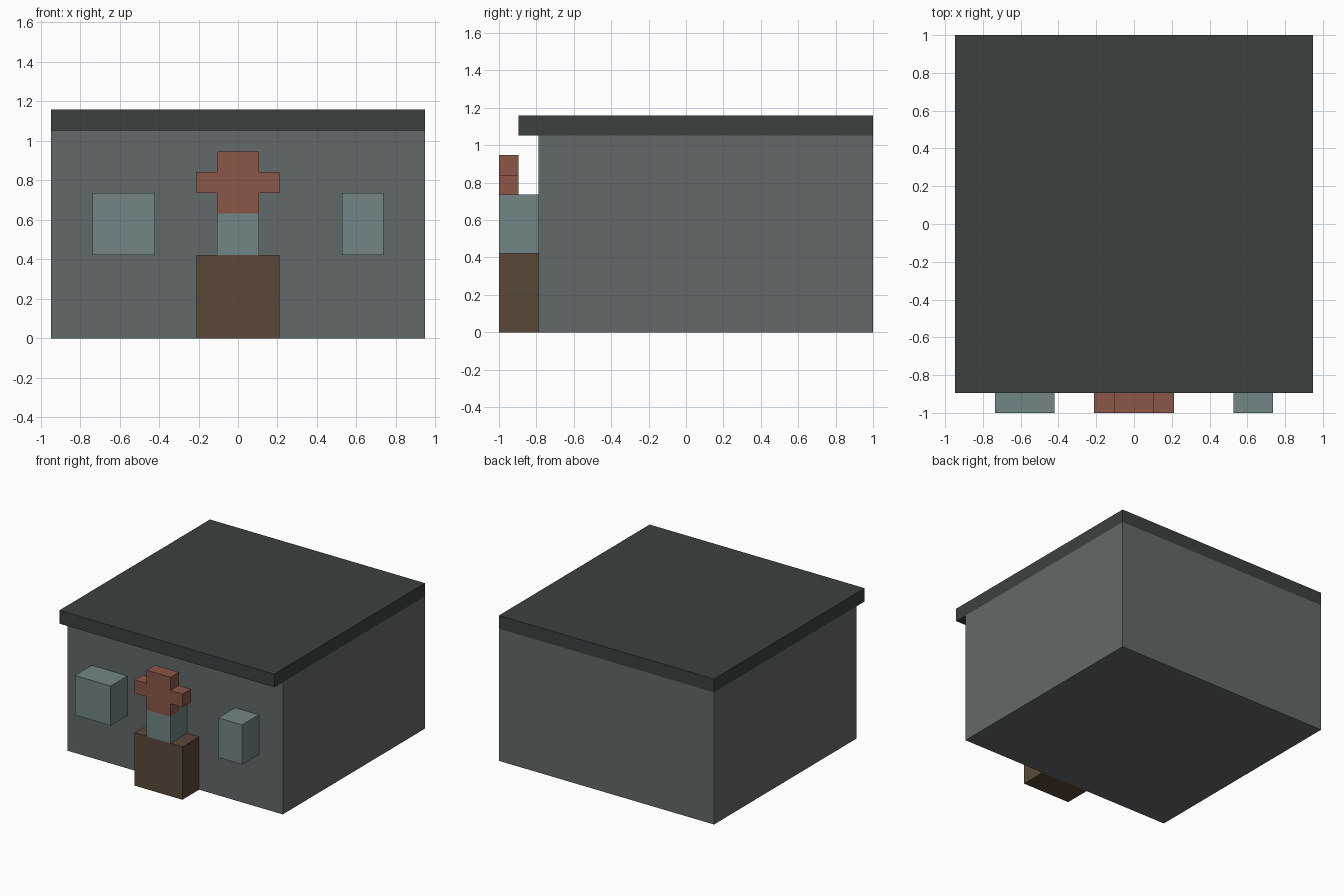
import bpy
import bmesh

if "Cube" in bpy.data.objects:
    bpy.data.objects.remove(bpy.data.objects["Cube"])

U = 2 / 19  # the building sits on a regular module


def linear(c):
    c /= 255
    return c / 12.92 if c <= 0.04045 else ((c + 0.055) / 1.055) ** 2.4


def material(name, *rgb):
    m = bpy.data.materials.new(name)
    colour = [linear(c) for c in rgb] + [1]
    m.diffuse_color = colour
    m.use_nodes = True
    m.node_tree.nodes["Principled BSDF"].inputs["Base Color"].default_value = colour
    return m


def prism(name, mat, outline, start, end, axis):
    """Extrude an outline, given in modules, along the x or y axis."""
    def place(p, d):
        a, b = p
        co = (d, a, b) if axis == "x" else (a, d, b)
        return [v * U for v in co]

    bm = bmesh.new()
    face = bm.faces.new([bm.verts.new(place(p, start)) for p in outline])
    grown = bmesh.ops.extrude_face_region(bm, geom=[face])["geom"]
    shift = place((0, 0), end - start)
    bmesh.ops.translate(bm, vec=shift, verts=[v for v in grown if isinstance(v, bmesh.types.BMVert)])
    bmesh.ops.recalc_face_normals(bm, faces=bm.faces)
    mesh = bpy.data.meshes.new(name)
    bm.to_mesh(mesh)
    bm.free()
    mesh.materials.append(mat)
    obj = bpy.data.objects.new(name, mesh)
    bpy.context.collection.objects.link(obj)
    return obj


def box(name, mat, x0, x1, y0, y1, z0, z1):
    return prism(name, mat, [(x0, z0), (x1, z0), (x1, z1), (x0, z1)], y0, y1, "y")


wall_grey = material("wall grey", 98, 104, 106)
roof_slate = material("roof slate", 59, 65, 64)
glass = material("window glass", 114, 134, 134)
door_brown = material("door brown", 90, 73, 57)
sign_red = material("sign red", 139, 86, 73)

WALL, EAVE, FRONT, BACK = -7.5, -8.5, -9.5, 9.5

# Main block and flat roof with a front overhang
box("walls", wall_grey, -9, 9, WALL, BACK, 0, 10)
box("roof", roof_slate, -9, 9, EAVE, BACK, 10, 11)

# Projecting door and side windows
box("door", door_brown, -2, 2, FRONT, WALL, 0, 4)
box("right_window", glass, -7, -4, FRONT, WALL, 4, 7)
box("left_window", glass, 5, 7, FRONT, WALL, 4, 7)

# Middle window, stepped back behind the foot of the sign
step = [(FRONT, 4), (WALL, 4), (WALL, 7), (EAVE, 7), (EAVE, 6), (FRONT, 6)]
prism("middle_window", glass, step, -1, 1, "x")

# Cross sign: half outline mirrored across the centre
half = [(1, 6), (1, 7), (2, 7), (2, 8), (1, 8), (1, 9)]
cross = half + [(-x, z) for x, z in reversed(half)]
prism("cross_sign", sign_red, cross, FRONT, EAVE, "y")
